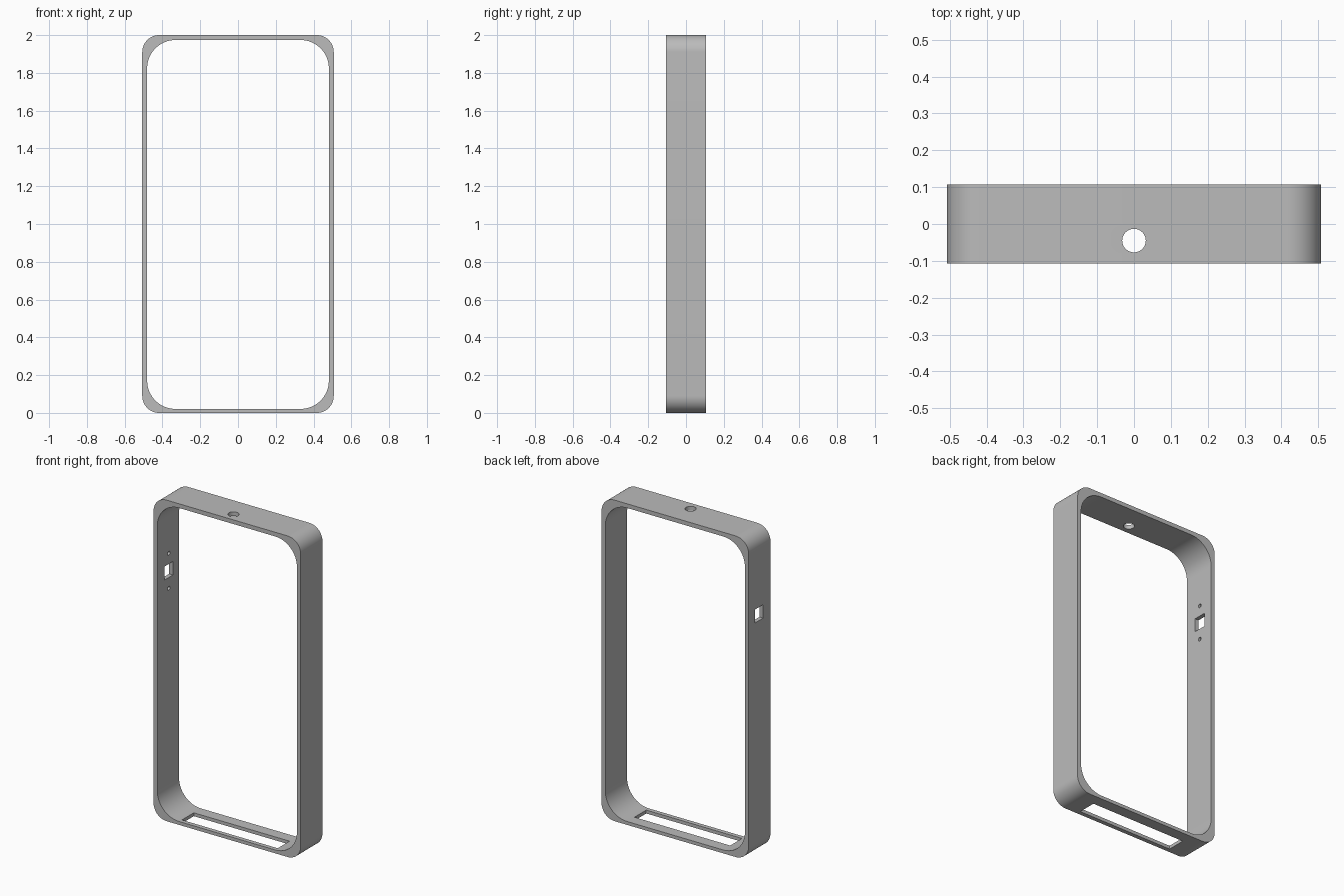
import bpy
import bmesh
from math import sin, cos, pi, radians
from mathutils import Matrix

cube = bpy.data.objects.get("Cube")
if cube:
    bpy.data.objects.remove(cube, do_unlink=True)

HALF_W, HALF_D, HEIGHT = 0.507, 0.107, 2.0
WALL, FLOOR = 0.026, 0.021
STEPS = 16

grey = bpy.data.materials.new("plain grey")
grey.use_nodes = True
colour = (0.5, 0.5, 0.5, 1)
grey.diffuse_color = colour
grey.node_tree.nodes["Principled BSDF"].inputs["Base Color"].default_value = colour


def rounded_rect(half_w, low, high, radius):
    """Outline in x and z, the same point count for any size."""
    centres = [(half_w - radius, high - radius), (radius - half_w, high - radius),
               (radius - half_w, low + radius), (half_w - radius, low + radius)]
    points = []
    for quarter, (cx, cz) in enumerate(centres):
        for i in range(STEPS + 1):
            a = (quarter + i / STEPS) * pi / 2
            points.append((cx + radius * cos(a), cz + radius * sin(a)))
    return points


def finish(bm, name):
    bmesh.ops.recalc_face_normals(bm, faces=bm.faces)
    mesh = bpy.data.meshes.new(name)
    bm.to_mesh(mesh)
    bm.free()
    mesh.materials.append(grey)
    obj = bpy.data.objects.new(name, mesh)
    bpy.context.collection.objects.link(obj)
    return obj


def box(name, centre, size):
    bm = bmesh.new()
    bmesh.ops.create_cube(bm, size=1, matrix=Matrix.Translation(centre) @ Matrix.Diagonal((*size, 1)))
    return finish(bm, name)


def cylinder(name, centre, radius, depth, axis):
    turn = Matrix.Rotation(pi / 2, 4, "Y") if axis == "X" else Matrix.Identity(4)
    bm = bmesh.new()
    bmesh.ops.create_cone(bm, cap_ends=True, segments=32, radius1=radius, radius2=radius,
                          depth=depth, matrix=Matrix.Translation(centre) @ turn)
    return finish(bm, name)


# Frame: outer and inner outlines joined into a closed band
outer = rounded_rect(HALF_W, 0, HEIGHT, 0.09)
inner = rounded_rect(HALF_W - WALL, FLOOR, HEIGHT - WALL, 0.15)
bm = bmesh.new()
loops = [[bm.verts.new((x, y, z)) for x, z in outline]
         for outline, y in ((outer, -HALF_D), (outer, HALF_D), (inner, HALF_D), (inner, -HALF_D))]
count = len(outer)
for k in range(4):
    a, b = loops[k], loops[(k + 1) % 4]
    for i in range(count):
        j = (i + 1) % count
        bm.faces.new((a[i], a[j], b[j], b[i]))
frame = finish(bm, "frame")

# Openings: top hole, bottom slot, side window and its two blind screw holes
SIDE_Y, SIDE_Z = 0.006, 1.5
cutters = [
    cylinder("top_hole_cutter", (0, -0.045, HEIGHT), 0.032, 0.2, "Z"),
    box("bottom_slot_cutter", (0, -0.022, 0), (0.66, 0.116, 0.2)),
    box("side_window_cutter", (-HALF_W, SIDE_Y, SIDE_Z), (0.2, 0.082, 0.084)),
]
for sign in (-1, 1):
    cutters.append(cylinder("screw_hole_cutter", (WALL - HALF_W, SIDE_Y, SIDE_Z + sign * 0.109),
                            0.012, 0.03, "X"))

bpy.ops.object.select_all(action="DESELECT")
bpy.context.view_layer.objects.active = frame
frame.select_set(True)
for cutter in cutters:
    cutter.hide_render = True
    cut = frame.modifiers.new(cutter.name, "BOOLEAN")
    cut.operation = "DIFFERENCE"
    cut.solver = "EXACT"
    cut.object = cutter
    bpy.ops.object.modifier_apply(modifier=cut.name)
    bpy.data.objects.remove(cutter, do_unlink=True)

bpy.ops.object.shade_smooth_by_angle(angle=radians(30))
